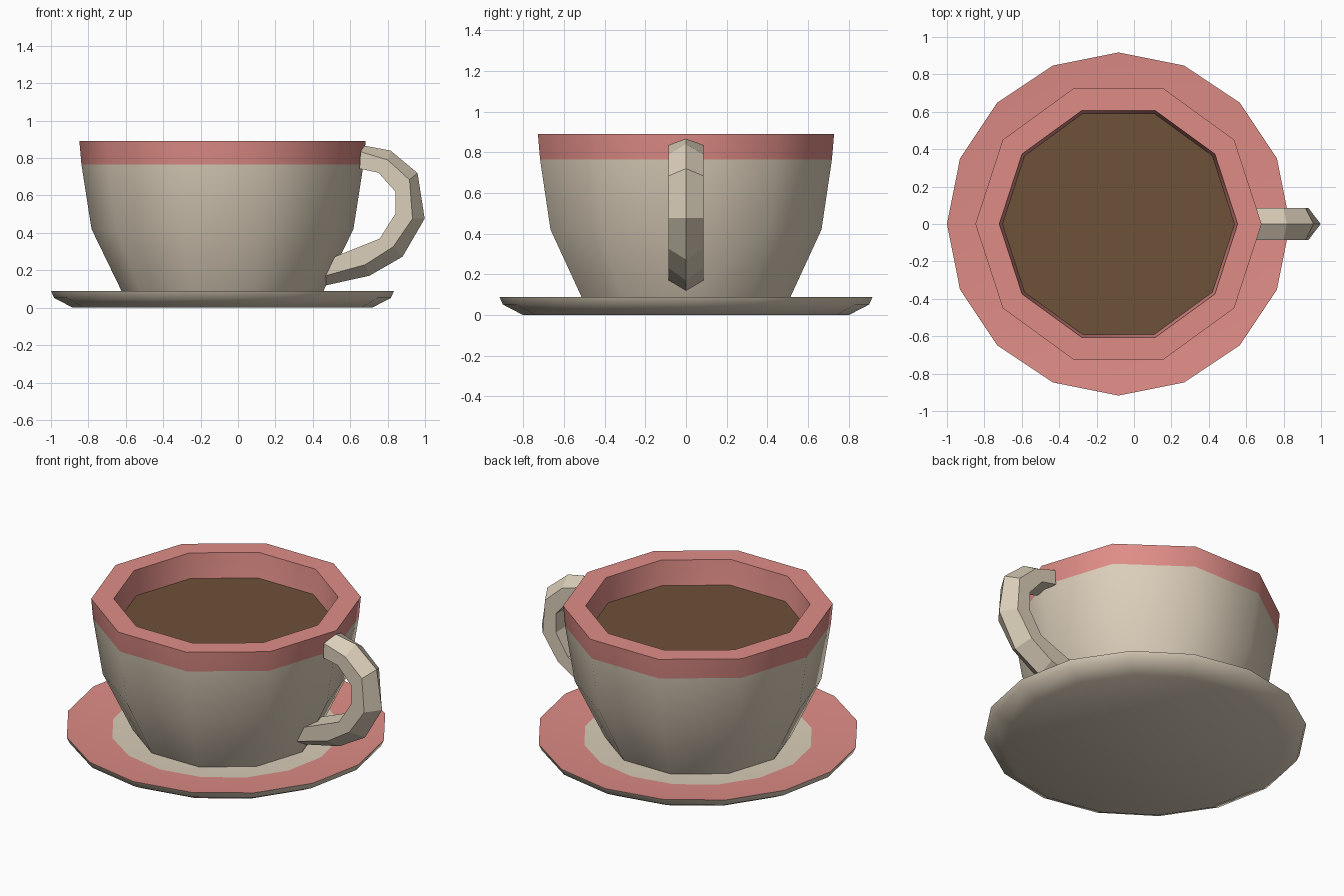
import bpy, bmesh, math

if "Cube" in bpy.data.objects:
    bpy.data.objects.remove(bpy.data.objects["Cube"])

CX = -0.083  # axis of cup and saucer


def material(name, rgb):
    m = bpy.data.materials.new(name)
    m.diffuse_color = (*rgb, 1)
    m.use_nodes = True
    m.node_tree.nodes["Principled BSDF"].inputs["Base Color"].default_value = m.diffuse_color
    return m


cream = material("cream", (0.71, 0.62, 0.49))
pink = material("pink", (0.74, 0.265, 0.24))
brown = material("coffee_brown", (0.155, 0.083, 0.040))


def finish(name, bm, mats, smooth):
    bmesh.ops.recalc_face_normals(bm, faces=bm.faces[:])
    me = bpy.data.meshes.new(name)
    bm.to_mesh(me)
    bm.free()
    for m in mats:
        me.materials.append(m)
    if smooth:
        me.shade_smooth()
        me.set_sharp_from_angle(angle=math.radians(40))
    ob = bpy.data.objects.new(name, me)
    bpy.context.collection.objects.link(ob)
    return ob


def skin(bm, rings, mat_of=lambda i: 0):
    """Bridge consecutive closed rings of points and cap both ends."""
    vs = [[bm.verts.new(p) for p in r] for r in rings]
    n = len(vs[0])
    for i, (a, b) in enumerate(zip(vs, vs[1:])):
        for k in range(n):
            f = bm.faces.new((a[k], a[(k + 1) % n], b[(k + 1) % n], b[k]))
            f.material_index = mat_of(i)
    bm.faces.new(vs[0])
    bm.faces.new(vs[-1])


def lathe(name, profile, sides, mats, pink_bands=()):
    bm = bmesh.new()
    step = 2 * math.pi / sides
    rings = [[(CX + r * math.cos(k * step), r * math.sin(k * step), z)
              for k in range(sides)] for r, z in profile]
    skin(bm, rings, lambda i: int(i in pink_bands))
    return finish(name, bm, mats, True)


# saucer: flared underside, pink sloping border, cream centre
lathe("saucer", [(0.80, 0), (0.90, 0.052), (0.917, 0.09), (0.655, 0.066)],
      16, [cream, pink], {2})

# cup: outer wall, pink band, flat rim, pink inner wall, floor
lathe("cup", [(0.525, 0.062), (0.54, 0.09), (0.70, 0.42), (0.754, 0.765),
              (0.765, 0.89), (0.637, 0.89), (0.62, 0.73), (0.57, 0.42),
              (0.42, 0.13)],
      10, [cream, pink], {3, 4, 5, 6})

# coffee surface
lathe("coffee", [(0.617, 0.728), (0.621, 0.737)], 10, [brown])

# handle: pentagonal section with an outer ridge, swept along (x, z) paths
ridge = [(.677, .866), (.816, .84), (.96, .72), (.998, .476),
         (.88, .273), (.703, .171), (.463, .118)]
side = [(.655, .834), (.80, .79), (.917, .684), (.933, .476),
        (.83, .326), (.68, .23), (.468, .171)]
inner = [(.65, .743), (.751, .722), (.842, .62), (.842, .503),
         (.757, .369), (.65, .326), (.46, .25)]
W = 0.085
bm = bmesh.new()
skin(bm, [[(o[0], 0, o[1]), (s[0], W, s[1]), (i[0], W, i[1]),
           (i[0], -W, i[1]), (s[0], -W, s[1])]
          for o, s, i in zip(ridge, side, inner)])
finish("handle", bm, [cream], False)
